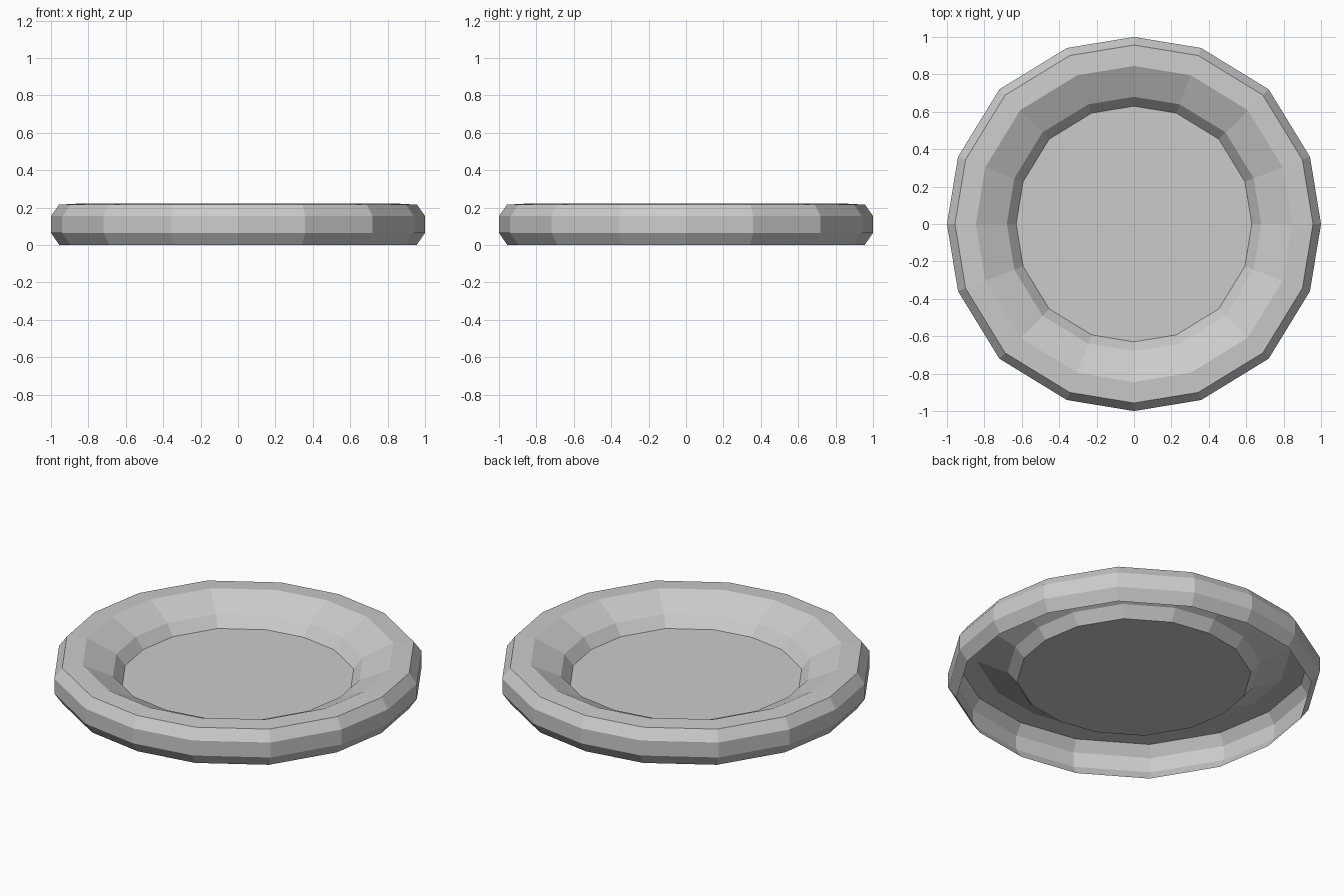
import bpy, bmesh

if "Cube" in bpy.data.objects:
    bpy.data.objects.remove(bpy.data.objects["Cube"])

# 16-sided plan outline: one quarter, turned four times
QUARTER = [(1.0, 0.0), (0.941, 0.359), (0.72, 0.72), (0.359, 0.941)]

# Section (scale of outline, height): open skirt, rounded rim, sunken basin
SECTION = [(0.955, 0.0), (1.0, 0.065), (1.0, 0.155), (0.957, 0.216),
           (0.845, 0.222), (0.68, 0.143), (0.63, 0.08)]


def outline():
    points = []
    quarter = QUARTER
    for _ in range(4):
        points += quarter
        quarter = [(-y, x) for x, y in quarter]
    return points


def build_dish(name):
    bm = bmesh.new()
    plan = outline()
    n = len(plan)
    rings = [[bm.verts.new((x * s, y * s, z)) for x, y in plan]
             for s, z in SECTION]
    # Walls between neighbouring rings
    for low, high in zip(rings, rings[1:]):
        for i in range(n):
            j = (i + 1) % n
            bm.faces.new((low[i], low[j], high[j], high[i]))
    # Flat floor of the basin; the underside stays open
    bm.faces.new(rings[-1])
    mesh = bpy.data.meshes.new(name)
    bm.to_mesh(mesh)
    bm.free()
    obj = bpy.data.objects.new(name, mesh)
    bpy.context.collection.objects.link(obj)
    return obj


build_dish("dish")
